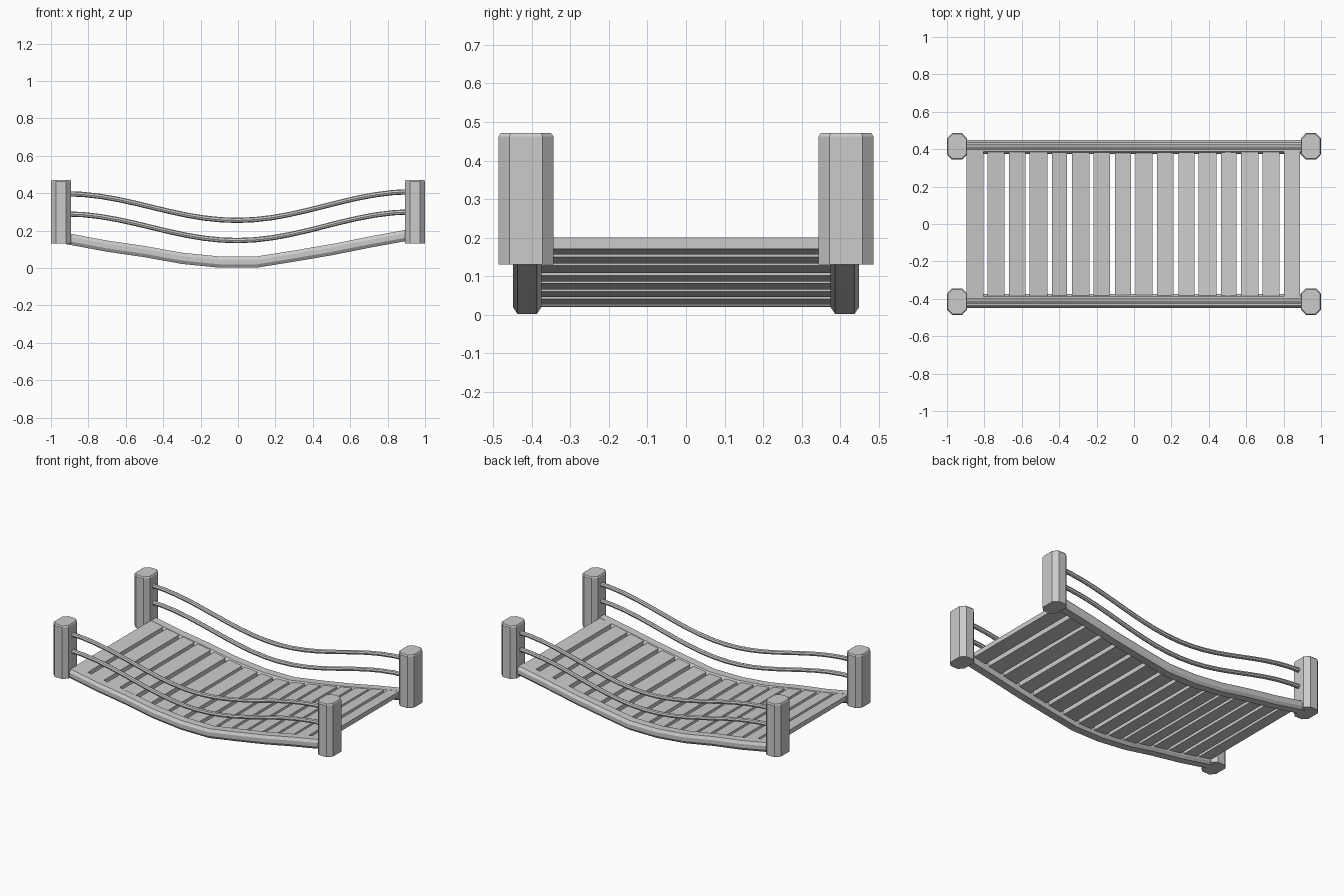
import bpy, bmesh, math

if "Cube" in bpy.data.objects:
    bpy.data.objects.remove(bpy.data.objects["Cube"])

SIDE_Y = 0.412


def make_object(name, bm, smooth=False):
    bmesh.ops.recalc_face_normals(bm, faces=bm.faces)
    me = bpy.data.meshes.new(name)
    bm.to_mesh(me)
    bm.free()
    for p in me.polygons:
        p.use_smooth = smooth
    ob = bpy.data.objects.new(name, me)
    bpy.context.collection.objects.link(ob)
    return ob


def loft(name, rings):
    """Skin a list of closed rings and cap both ends."""
    bm = bmesh.new()
    loops = [[bm.verts.new(p) for p in ring] for ring in rings]
    n = len(loops[0])
    for a, b in zip(loops, loops[1:]):
        for i in range(n):
            j = (i + 1) % n
            bm.faces.new((a[i], a[j], b[j], b[i]))
    bm.faces.new(loops[0])
    bm.faces.new(loops[-1])
    return make_object(name, bm)


def octagon(w, h, cw, ch):
    return [(w, -ch), (w, ch), (cw, h), (-cw, h),
            (-w, ch), (-w, -ch), (-cw, -h), (cw, -h)]


# centre line of the sagging deck
DECK = [(-0.92, 0.158), (-0.7, 0.117), (-0.5, 0.088), (-0.3, 0.052), (-0.1, 0.032),
        (0.1, 0.032), (0.3, 0.064), (0.5, 0.098), (0.7, 0.138), (0.92, 0.178)]


def deck_at(x):
    for (x0, z0), (x1, z1) in zip(DECK, DECK[1:]):
        if x <= x1:
            break
    return z0 + (z1 - z0) * (x - x0) / (x1 - x0)


# corner posts with a small bevel on top
for sx, side in ((-1, "left"), (1, "right")):
    for sy, end in ((-1, "front"), (1, "back")):
        rings = []
        for z, s in ((0.13, 1), (0.463, 1), (0.471, 0.92)):
            rings.append([(sx * 0.946 + s * px, sy * 0.415 + s * py, z)
                          for px, py in octagon(0.054, 0.071, 0.027, 0.043)])
        loft(f"post_{end}_{side}", rings)

for sy, end in ((-1, "front"), (1, "back")):
    # faceted beam under the plank ends
    section = octagon(0.037, 0.03, 0.025, 0.012)
    loft(f"beam_{end}", [[(x, sy * SIDE_Y + py, z + pz) for py, pz in section]
                         for x, z in DECK])

    # two hanging rails between the posts
    for name, low, rise in (("lower", 0.147, 0.148), ("upper", 0.255, 0.148)):
        rings = []
        for i in range(21):
            x = -0.92 + 1.84 * i / 20
            z = low + rise * (1 - math.cos(math.pi * x / 0.93)) / 2 + 0.006 * x
            rings.append([(x, sy * SIDE_Y + 0.014 * math.cos(a), z + 0.014 * math.sin(a))
                          for a in (math.tau * k / 8 for k in range(8))])
        loft(f"rail_{name}_{end}", rings)

# deck planks: following the sag, with slightly uneven widths
WIDTHS = [0.09, 0.09, 0.086, 0.095, 0.082, 0.095, 0.09, 0.084]
for i in range(16):
    x = -0.85 + 1.695 * i / 15
    w = WIDTHS[i % 8] / 2
    slope = (deck_at(x + 0.07) - deck_at(x - 0.07)) / 0.14
    z = deck_at(x) + 0.004 + 0.012 * abs(x)
    rings = []
    for y in (-0.39, 0.39):
        rings.append([(x + dx, y, z + dx * slope + dz)
                      for dx, dz in ((-w, -0.015), (w, -0.015), (w, 0.015), (-w, 0.015))])
    loft(f"plank_{i + 1:02d}", rings)
